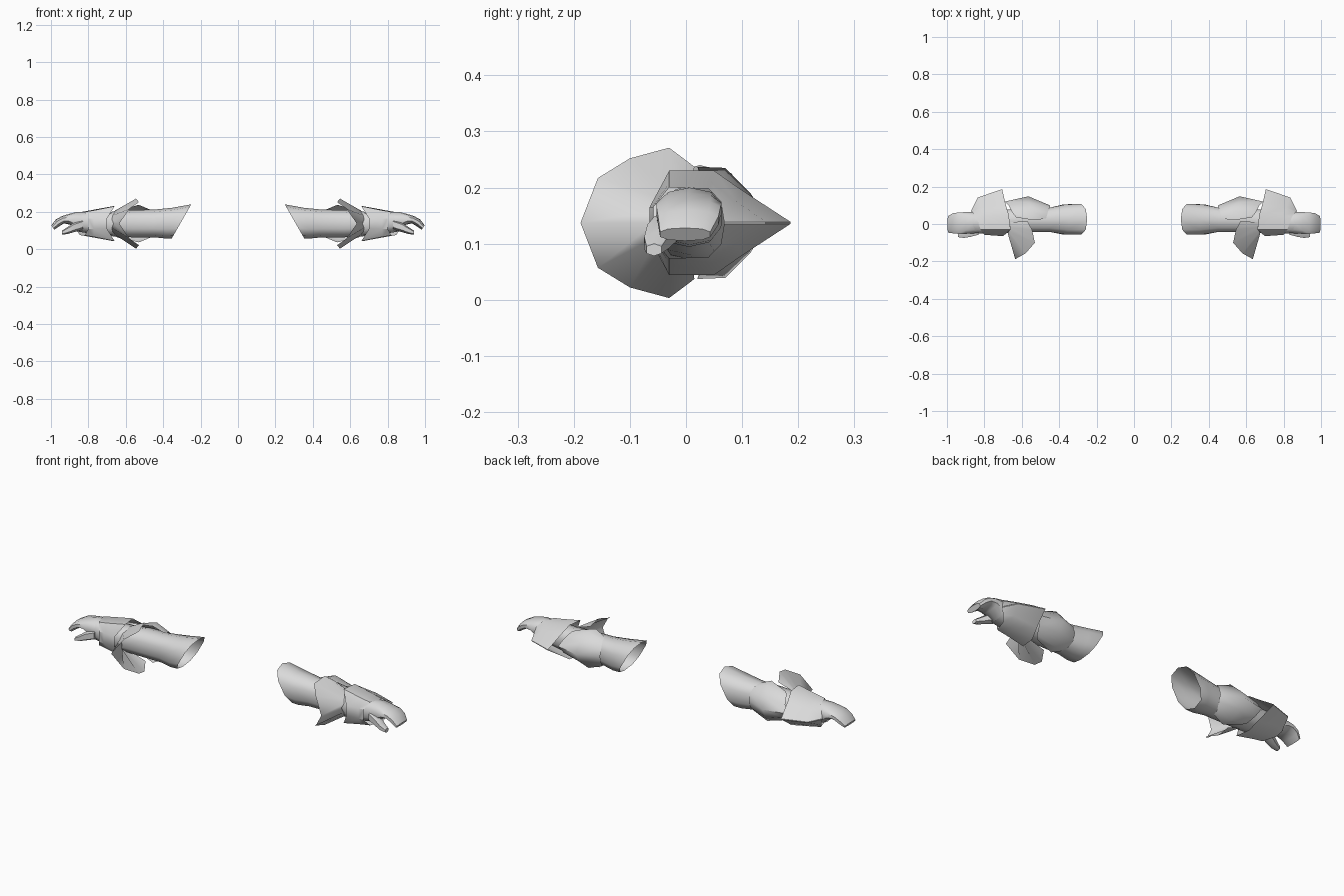
import bpy, math

mat = bpy.data.materials.new("light_grey")
mat.diffuse_color = (0.7, 0.7, 0.7, 1)
MID = 0.137  # height of the arm axis


def loft(name, rings, closed=True, caps=(False, False), angle=40):
    """Skin a list of equal-length point rings and mirror it to the other arm."""
    n = len(rings[0])
    verts = [p for r in rings for p in r]
    faces = []
    for i in range(len(rings) - 1):
        for j in range(n if closed else n - 1):
            k = (j + 1) % n
            faces.append((i * n + j, i * n + k, (i + 1) * n + k, (i + 1) * n + j))
    if caps[0]:
        faces.append(tuple(reversed(range(n))))
    if caps[1]:
        faces.append(tuple(range((len(rings) - 1) * n, len(rings) * n)))
    me = bpy.data.meshes.new(name)
    me.from_pydata(verts, [], faces)
    me.materials.append(mat)
    ob = bpy.data.objects.new(name, me)
    bpy.context.collection.objects.link(ob)
    mod = ob.modifiers.new("other_arm", 'MIRROR')
    mod.use_mirror_merge = False
    bpy.ops.object.select_all(action='DESELECT')
    ob.select_set(True)
    bpy.context.view_layer.objects.active = ob
    bpy.ops.object.shade_smooth_by_angle(angle=math.radians(angle))
    return ob


def oval(x, y0, y1, z0, z1, slant=0.0, n=10, power=0.8):
    """Rounded cross-section between the given limits; slant moves the top along x."""
    pts = []
    for i in range(n):
        a = 2 * math.pi * (i + 0.5) / n
        c, s = math.cos(a), math.sin(a)
        c = math.copysign(abs(c) ** power, c)
        s = math.copysign(abs(s) ** power, s)
        pts.append((x + slant * s, (y0 + y1) / 2 + c * (y1 - y0) / 2,
                    (z0 + z1) / 2 + s * (z1 - z0) / 2))
    return pts


def flip(half):
    """Complete an upper half profile with its reflection below the arm axis."""
    low = [(x, y, 2 * MID - z) for x, y, z in reversed(half) if abs(z - MID) > 1e-4]
    return half + low


# Upper arm and forearm tube, open and slanted at the shoulder
loft("sleeve", [
    oval(0.302, -0.06, 0.11, 0.058, 0.24, -0.052),
    oval(0.37, -0.06, 0.108, 0.058, 0.222, -0.02),
    oval(0.45, -0.045, 0.09, 0.064, 0.212),
    oval(0.57, -0.045, 0.09, 0.064, 0.21),
    oval(0.68, -0.05, 0.08, 0.07, 0.2),
    oval(0.77, -0.055, 0.07, 0.08, 0.2),
    oval(0.86, -0.05, 0.06, 0.095, 0.2)], angle=60)

# Elbow guard wrapped around the back of the joint
loft("elbow_guard", [
    flip([(0.47, 0.03, 0.212), (0.46, 0.065, 0.205), (0.45, 0.09, 0.175), (0.45, 0.1, MID)]),
    flip([(0.53, 0.02, 0.237), (0.54, 0.07, 0.235), (0.56, 0.115, 0.19), (0.565, 0.148, MID)]),
    flip([(0.63, 0.035, 0.21), (0.65, 0.06, 0.205), (0.67, 0.1, 0.175), (0.69, 0.12, MID)]),
], closed=False, angle=60)

# Swept fan in front of the elbow
loft("elbow_fan", [
    flip([(0.66, 0.01, 0.205), (0.66, -0.02, 0.195), (0.67, -0.04, 0.18),
          (0.675, -0.05, 0.16), (0.665, -0.055, MID)]),
    flip([(0.57, 0.015, 0.237), (0.545, -0.03, 0.271), (0.53, -0.10, 0.252),
          (0.58, -0.157, 0.217), (0.635, -0.188, MID)]),
], closed=False, angle=60)

# Flared forearm cuff with a pointed ridge at the back
loft("forearm_cuff", [
    flip([(0.70, -0.065, 0.165), (0.66, -0.03, 0.23), (0.67, 0.05, 0.23),
          (0.685, 0.10, 0.195), (0.705, 0.186, 0.139)]),
    flip([(0.77, -0.06, 0.165), (0.77, -0.03, 0.208), (0.79, 0.045, 0.208),
          (0.815, 0.09, 0.175), (0.835, 0.142, 0.139)]),
    flip([(0.80, -0.058, 0.165), (0.82, -0.03, 0.2), (0.845, 0.04, 0.198),
          (0.862, 0.062, 0.175), (0.872, 0.068, 0.139)]),
], angle=35)

# Palm and curled fingers
loft("hand", [
    oval(0.80, -0.05, 0.06, 0.092, 0.197),
    oval(0.86, -0.052, 0.065, 0.098, 0.2),
    oval(0.90, -0.055, 0.066, 0.132, 0.19),
    oval(0.935, -0.055, 0.064, 0.138, 0.178, 0.005),
    oval(0.965, -0.052, 0.06, 0.122, 0.16, 0.008),
    oval(0.99, -0.048, 0.045, 0.105, 0.128, 0.008)], caps=(False, True), angle=50)

# Thumb
loft("thumb", [
    oval(0.83, -0.06, 0.0, 0.105, 0.16, n=6),
    oval(0.875, -0.072, -0.015, 0.092, 0.145, n=6),
    oval(0.91, -0.077, -0.03, 0.082, 0.12, n=6),
    oval(0.94, -0.072, -0.042, 0.078, 0.1, n=6)], caps=(True, True), angle=50)
